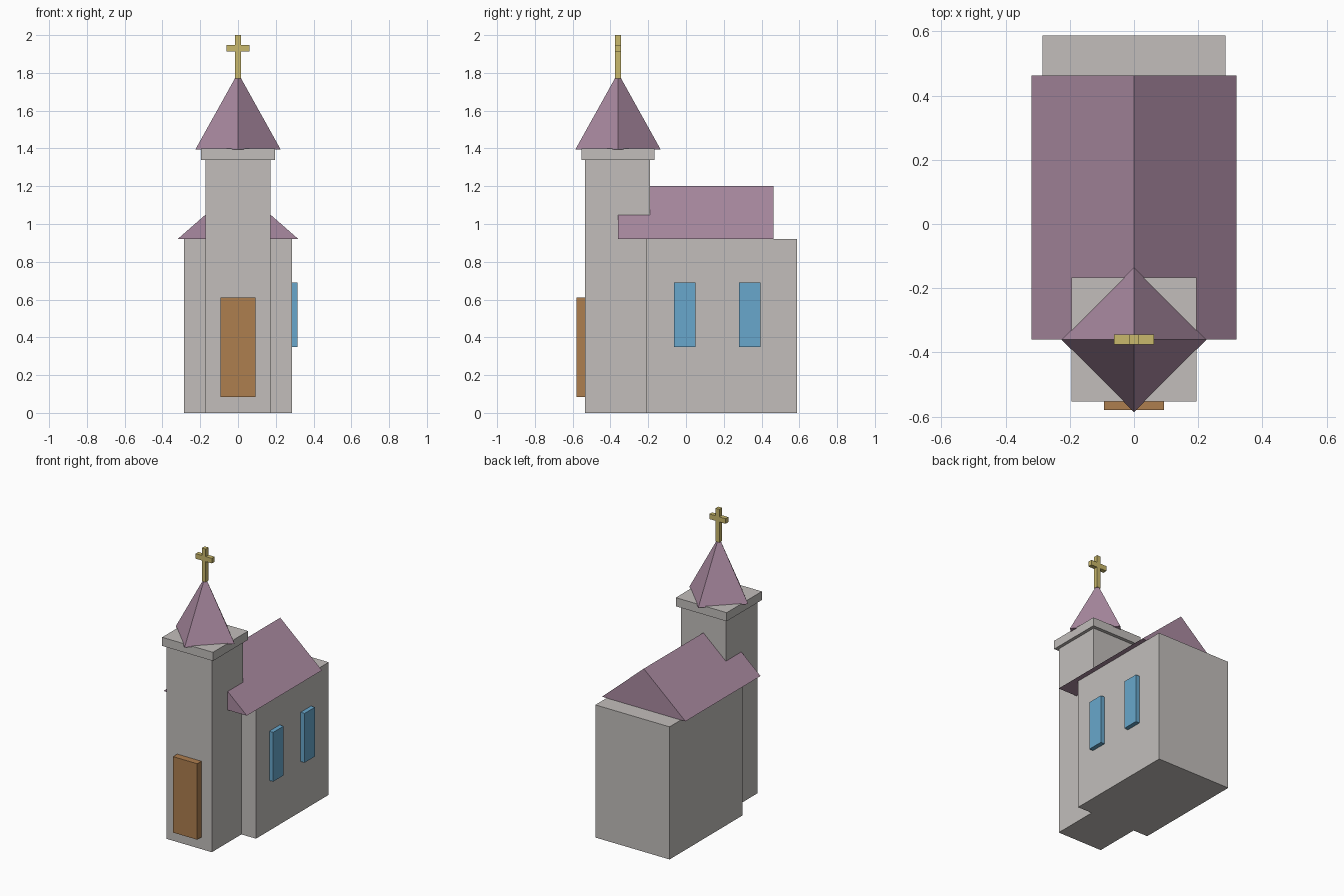
import bpy
import bmesh

cube = bpy.data.objects.get("Cube")
if cube:
    bpy.data.objects.remove(cube, do_unlink=True)


def material(name, rgb):
    """Flat material from 0-255 screen values, stored as linear."""
    linear = [((c / 255 + 0.055) / 1.055) ** 2.4 for c in rgb]
    mat = bpy.data.materials.new(name)
    mat.use_nodes = True
    mat.diffuse_color = (*linear, 1)
    bsdf = next(n for n in mat.node_tree.nodes if n.type == 'BSDF_PRINCIPLED')
    bsdf.inputs["Base Color"].default_value = (*linear, 1)
    return mat


stone = material("pale_stone", (194, 190, 187))
tiles = material("mauve_tiles", (170, 138, 161))
wood = material("brown_wood", (174, 126, 79))
glass = material("blue_glass", (104, 167, 204))
gold = material("gold", (201, 184, 108))


def add_object(name, bm, mat):
    bmesh.ops.recalc_face_normals(bm, faces=bm.faces[:])
    mesh = bpy.data.meshes.new(name)
    bm.to_mesh(mesh)
    bm.free()
    mesh.materials.append(mat)
    obj = bpy.data.objects.new(name, mesh)
    bpy.context.collection.objects.link(obj)
    return obj


def box(name, x, y, z, mat):
    """Box from its (low, high) extents along each axis."""
    bm = bmesh.new()
    bmesh.ops.create_cube(bm, size=1)
    for v in bm.verts:
        v.co = [r[0] if c < 0 else r[1] for c, r in zip(v.co, (x, y, z))]
    return add_object(name, bm, mat)


TOWER_Y = -0.36

# Nave walls and gabled roof
box("nave", (-0.285, 0.285), (-0.21, 0.587), (0, 0.92), stone)
bm = bmesh.new()
gable = bm.faces.new([bm.verts.new((x, TOWER_Y, z))
                      for x, z in ((-0.32, 0.92), (0.32, 0.92), (0, 1.2))])
extruded = bmesh.ops.extrude_face_region(bm, geom=[gable], use_keep_orig=True)
bmesh.ops.translate(bm, vec=(0, 0.823, 0),
                    verts=[g for g in extruded["geom"] if isinstance(g, bmesh.types.BMVert)])
add_object("nave_roof", bm, tiles)

# Tower with cornice
box("tower", (-0.173, 0.173), (-0.534, -0.19), (0, 1.36), stone)
box("tower_cornice", (-0.195, 0.195), (-0.553, -0.167), (1.34, 1.4), stone)

# Four-sided spire, turned so its corners point along the axes
bm = bmesh.new()
apex = bm.verts.new((0, TOWER_Y, 1.8))
base = [bm.verts.new((dx * 0.226, TOWER_Y + dy * 0.226, 1.394))
        for dx, dy in ((1, 0), (0, 1), (-1, 0), (0, -1))]
bm.faces.new(base)
for i in range(4):
    bm.faces.new((base[i], base[(i + 1) % 4], apex))
add_object("spire", bm, tiles)

# Cross
box("cross_post", (-0.015, 0.015), (-0.375, -0.345), (1.77, 2), gold)
box("cross_arm", (-0.062, 0.062), (-0.375, -0.345), (1.913, 1.948), gold)

# Door on the tower front, windows on one side of the nave
box("door", (-0.093, 0.093), (-0.58, -0.52), (0.083, 0.61), wood)
for name, y in (("front_window", -0.007), ("rear_window", 0.337)):
    box(name, (0.27, 0.315), (y - 0.057, y + 0.057), (0.348, 0.69), glass)
